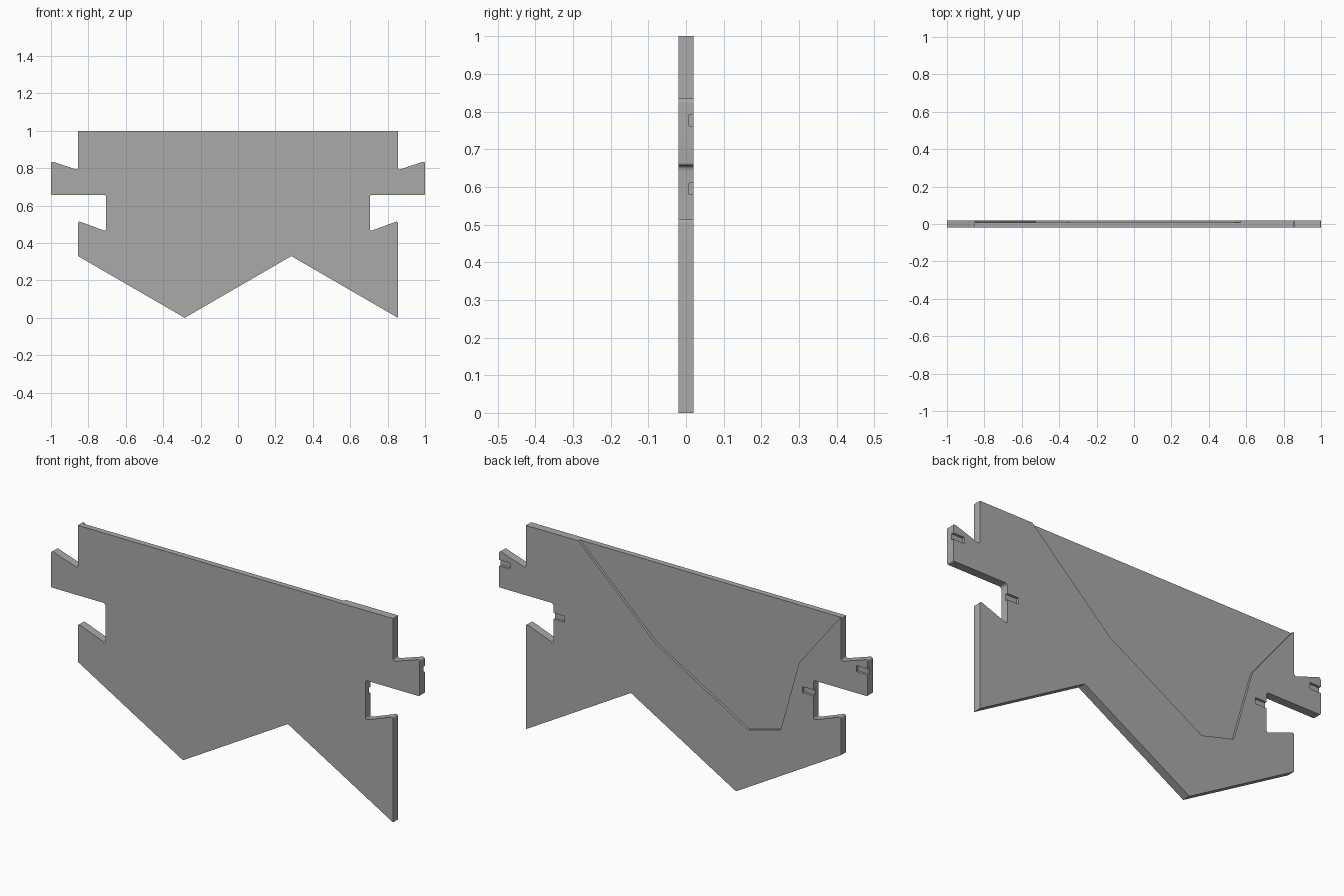
import bpy
import bmesh
from mathutils import Vector

cube = bpy.data.objects.get("Cube")
if cube:
    bpy.data.objects.remove(cube, do_unlink=True)

HALF = 0.02      # half of the panel thickness
DEPTH = 0.012    # depth of the cuts in the back face
FILLET = 0.015

grey = bpy.data.materials.new("plain grey")
grey.use_nodes = True
grey.diffuse_color = (0.4, 0.4, 0.4, 1)
grey.node_tree.nodes["Principled BSDF"].inputs["Base Color"].default_value = (0.4, 0.4, 0.4, 1)


def rounded(points, steps=5):
    """Round each (x, z, radius) corner of an outline."""
    out = []
    for i, (x, z, r) in enumerate(points):
        p = Vector((x, z))
        if r == 0:
            out.append(p)
            continue
        a = p + (Vector(points[i - 1][:2]) - p).normalized() * r
        b = p + (Vector(points[(i + 1) % len(points)][:2]) - p).normalized() * r
        for k in range(steps + 1):
            t = k / steps
            out.append(a * (1 - t) ** 2 + p * 2 * t * (1 - t) + b * t * t)
    return out


def prism(name, outline, y0, y1):
    """Extrude an x-z outline from y0 to y1."""
    bm = bmesh.new()
    face = bm.faces.new([bm.verts.new((x, y0, z)) for x, z in outline])
    ext = bmesh.ops.extrude_face_region(bm, geom=[face])
    verts = [v for v in ext["geom"] if isinstance(v, bmesh.types.BMVert)]
    bmesh.ops.translate(bm, verts=verts, vec=(0, y1 - y0, 0))
    bmesh.ops.recalc_face_normals(bm, faces=bm.faces)
    mesh = bpy.data.meshes.new(name)
    bm.to_mesh(mesh)
    bm.free()
    mesh.materials.append(grey)
    obj = bpy.data.objects.new(name, mesh)
    bpy.context.collection.objects.link(obj)
    return obj


def cut(target, cutter):
    """Subtract the cutter, apply the result and remove the cutter."""
    cutter.hide_render = True
    bpy.context.view_layer.objects.active = target
    mod = target.modifiers.new("cut", "BOOLEAN")
    mod.operation = "DIFFERENCE"
    mod.solver = "EXACT"
    mod.object = cutter
    bpy.ops.object.modifier_apply(modifier=mod.name)
    bpy.data.objects.remove(cutter, do_unlink=True)


# Side edge with an upper hook and a lower notch, shared by both ends
side = [
    (0.855, 1.0, 0), (0.855, 0.79, FILLET), (1.0, 0.838, FILLET),
    (1.0, 0.657, 0.008), (0.705, 0.657, FILLET), (0.705, 0.462, FILLET),
    (0.855, 0.518, FILLET),
]
mirrored_side = [(-x, z, r) for x, z, r in reversed(side)]
zigzag = [(0.855, 0, 0), (0.285, 0.33, 0), (-0.285, 0, 0), (-0.855, 0.33, 0)]
panel = prism("hooked_panel", rounded(side + zigzag + mirrored_side), -HALF, HALF)

# Shallow angular recess in the back, open at the top edge
recess = [(0.57, 1.0), (0.146, 0.605), (-0.352, 0.318), (-0.527, 0.365),
          (-0.628, 0.723), (-0.848, 1.0), (-0.848, 1.1), (0.57, 1.1)]
cut(panel, prism("recess_cutter", recess, HALF - DEPTH, HALF * 2))

# Small slots in the back, open at the hook ends and notch walls
for sign in (1, -1):
    for edge, z in ((1.0, 0.777), (0.705, 0.595)):
        inner, outer = edge - 0.06, edge + 0.04
        slot = [(sign * inner, z - 0.015), (sign * outer, z - 0.015),
                (sign * outer, z + 0.015), (sign * inner, z + 0.015)]
        cut(panel, prism("slot_cutter", slot, HALF - DEPTH, HALF * 2))

# Smooth the rounded corners, keep the edges crisp
bpy.ops.object.select_all(action="DESELECT")
panel.select_set(True)
bpy.context.view_layer.objects.active = panel
bpy.ops.object.shade_smooth_by_angle(angle=0.5)
